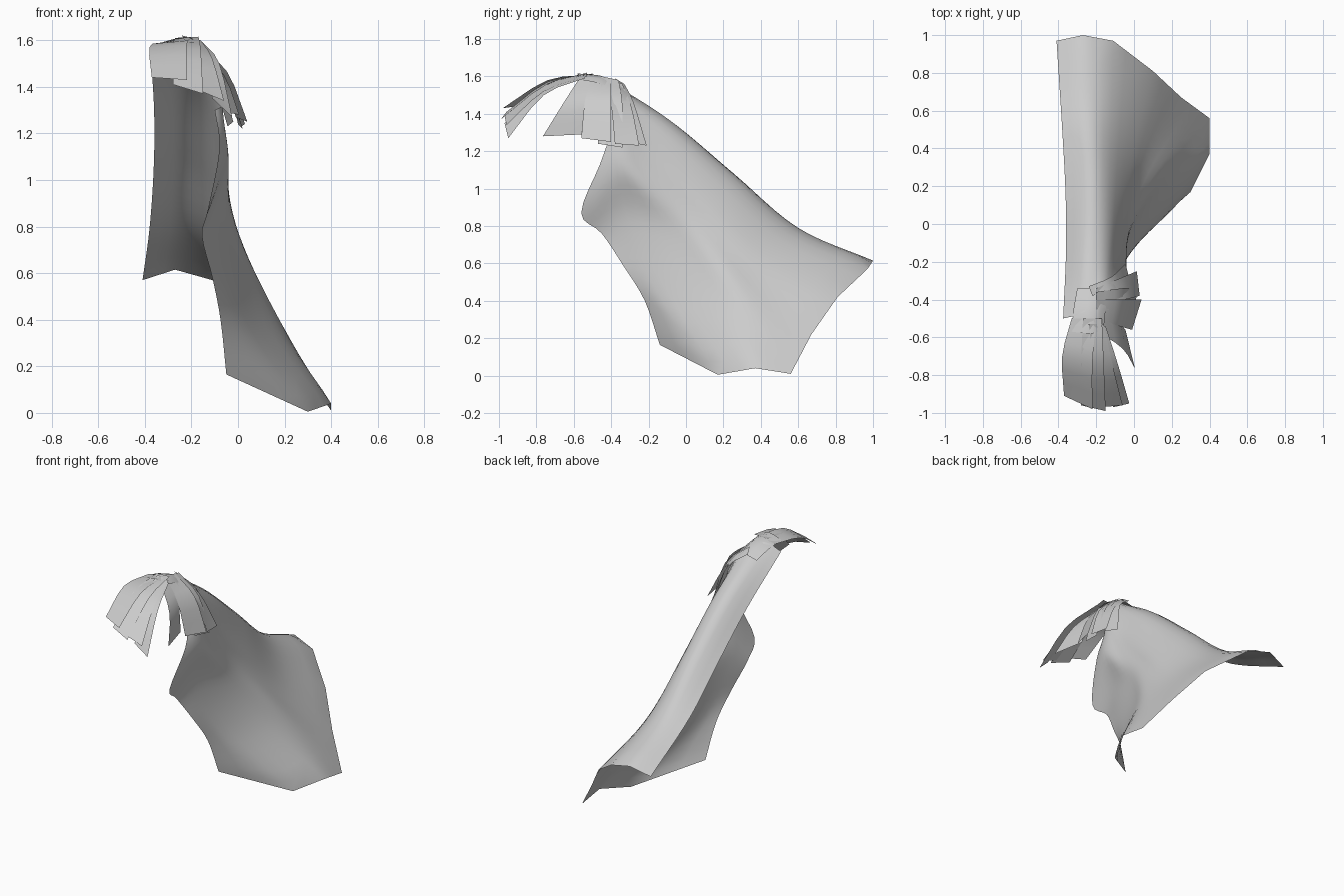
import bpy, bmesh
from mathutils import Vector

cloth = bpy.data.materials.new("pale grey cloth")
cloth.diffuse_color = (0.6, 0.6, 0.6, 1)


def spline(pts, n):
    """Sample n points along a smooth curve through pts."""
    p = [Vector(q) for q in pts]
    p = [2 * p[0] - p[1]] + p + [2 * p[-1] - p[-2]]
    out = []
    for i in range(n):
        t = i / (n - 1) * (len(pts) - 1)
        k = min(int(t), len(pts) - 2)
        t -= k
        a, b, c, d = p[k:k + 4]
        out.append(0.5 * (2 * b + (c - a) * t + (2 * a - 5 * b + 4 * c - d) * t * t
                          + (3 * b - a - 3 * c + d) * t ** 3))
    return out


def sheet(name, columns, rows, across):
    """Open surface lofted through columns of points."""
    cols = [spline(c, rows) for c in columns]
    n = (len(cols) - 1) * across + 1
    lines = [spline(line, n) for line in zip(*cols)]
    # keep the hem straight between its corners
    for i in range(n):
        k = min(i // across, len(cols) - 2)
        lines[-1][i] = cols[k][-1].lerp(cols[k + 1][-1], i / across - k)
    bm = bmesh.new()
    grid = [[bm.verts.new(v) for v in line] for line in lines]
    for r in range(rows - 1):
        for i in range(n - 1):
            bm.faces.new((grid[r][i], grid[r + 1][i], grid[r + 1][i + 1], grid[r][i + 1]))
    me = bpy.data.meshes.new(name)
    bm.to_mesh(me)
    bm.free()
    me.materials.append(cloth)
    for f in me.polygons:
        f.use_smooth = True
    ob = bpy.data.objects.new(name, me)
    bpy.context.collection.objects.link(ob)
    return ob


# Cloak: columns run from the neck to the hem, left edge round to front edge
sheet("cloak", [
    [(-.375, -.5, 1.55), (-.36, -.15, 1.29), (-.362, .15, 1.05), (-.38, .5, .79), (-.41, .97, .57)],
    [(-.27, -.47, 1.6), (-.25, -.1, 1.375), (-.24, .25, 1.085), (-.25, .6, .79), (-.27, 1, .615)],
    [(-.17, -.38, 1.55), (-.14, -.08, 1.31), (-.13, .23, 1.03), (-.12, .55, .75), (-.11, .97, .57)],
    [(-.11, -.35, 1.46), (-.08, -.13, 1.18), (-.04, .15, .9), (.01, .45, .63), (.1, .81, .42)],
    [(-.08, -.34, 1.4), (-.06, -.17, 1.1), (-.02, .08, .84), (.08, .35, .54), (.25, .67, .22)],
    [(-.07, -.34, 1.35), (-.05, -.21, 1.07), (-.01, .01, .8), (.14, .26, .47), (.4, .56, .01)],
    [(-.07, -.36, 1.32), (-.04, -.28, 1.08), (-.04, -.1, .79), (.1, .12, .45), (.4, .37, .04)],
    [(-.08, -.38, 1.31), (-.05, -.37, 1.1), (-.1, -.3, .82), (.02, -.08, .42), (.3, .17, .005)],
    [(-.1, -.4, 1.3), (-.08, -.46, 1.13), (-.13, -.56, .87), (-.155, -.45, .76),
     (-.11, -.33, .58), (-.075, -.22, .4), (-.05, -.14, .165)],
], 25, 3)

# Collar flaps: each has two side edges running from neck to tip
front_flaps = [
    [[(-.33, -.5, 1.59), (-.38, -.7, 1.57), (-.37, -.91, 1.44)],
     [(-.2, -.5, 1.61), (-.22, -.74, 1.58), (-.22, -.98, 1.43)]],
    [[(-.27, -.5, 1.61), (-.28, -.74, 1.57), (-.28, -.96, 1.41)],
     [(-.17, -.5, 1.615), (-.16, -.74, 1.56), (-.15, -.99, 1.37)]],
    [[(-.24, -.53, 1.62), (-.21, -.76, 1.55), (-.18, -.97, 1.39)],
     [(-.16, -.53, 1.6), (-.11, -.76, 1.52), (-.06, -.96, 1.34)]],
    [[(-.2, -.54, 1.61), (-.15, -.76, 1.53), (-.11, -.97, 1.35)],
     [(-.15, -.54, 1.59), (-.08, -.76, 1.5), (-.025, -.95, 1.27)]],
]
side_flaps = [
    [[(-.19, -.57, 1.59), (-.06, -.66, 1.45), (.005, -.765, 1.28)],
     [(-.2, -.44, 1.6), (-.09, -.52, 1.48), (-.045, -.56, 1.29)]],
    [[(-.2, -.5, 1.6), (-.08, -.54, 1.47), (-.01, -.56, 1.27)],
     [(-.2, -.4, 1.59), (-.05, -.4, 1.47), (.04, -.4, 1.25)]],
    [[(-.2, -.45, 1.6), (-.06, -.46, 1.46), (.0, -.47, 1.24)],
     [(-.2, -.36, 1.58), (-.06, -.34, 1.45), (.02, -.34, 1.22)]],
    [[(-.2, -.42, 1.59), (-.05, -.4, 1.45), (.03, -.38, 1.24)],
     [(-.2, -.34, 1.56), (-.08, -.29, 1.43), (.015, -.25, 1.23)]],
    [[(-.22, -.38, 1.59), (-.1, -.34, 1.48), (-.02, -.31, 1.25)],
     [(-.24, -.33, 1.56), (-.12, -.28, 1.46), (-.045, -.21, 1.23)]],
]
for label, flaps in (("front", front_flaps), ("side", side_flaps)):
    for i, edges in enumerate(flaps):
        sheet(f"{label}_collar_flap_{i + 1}", edges, 7, 2)

# Neck piece joining the flaps
sheet("neck_band", [
    [(-.33, -.57, 1.59), (-.32, -.45, 1.575), (-.3, -.34, 1.53)],
    [(-.22, -.58, 1.615), (-.21, -.46, 1.605), (-.2, -.34, 1.555)],
    [(-.16, -.55, 1.58), (-.15, -.45, 1.56), (-.14, -.36, 1.52)],
], 5, 2)
